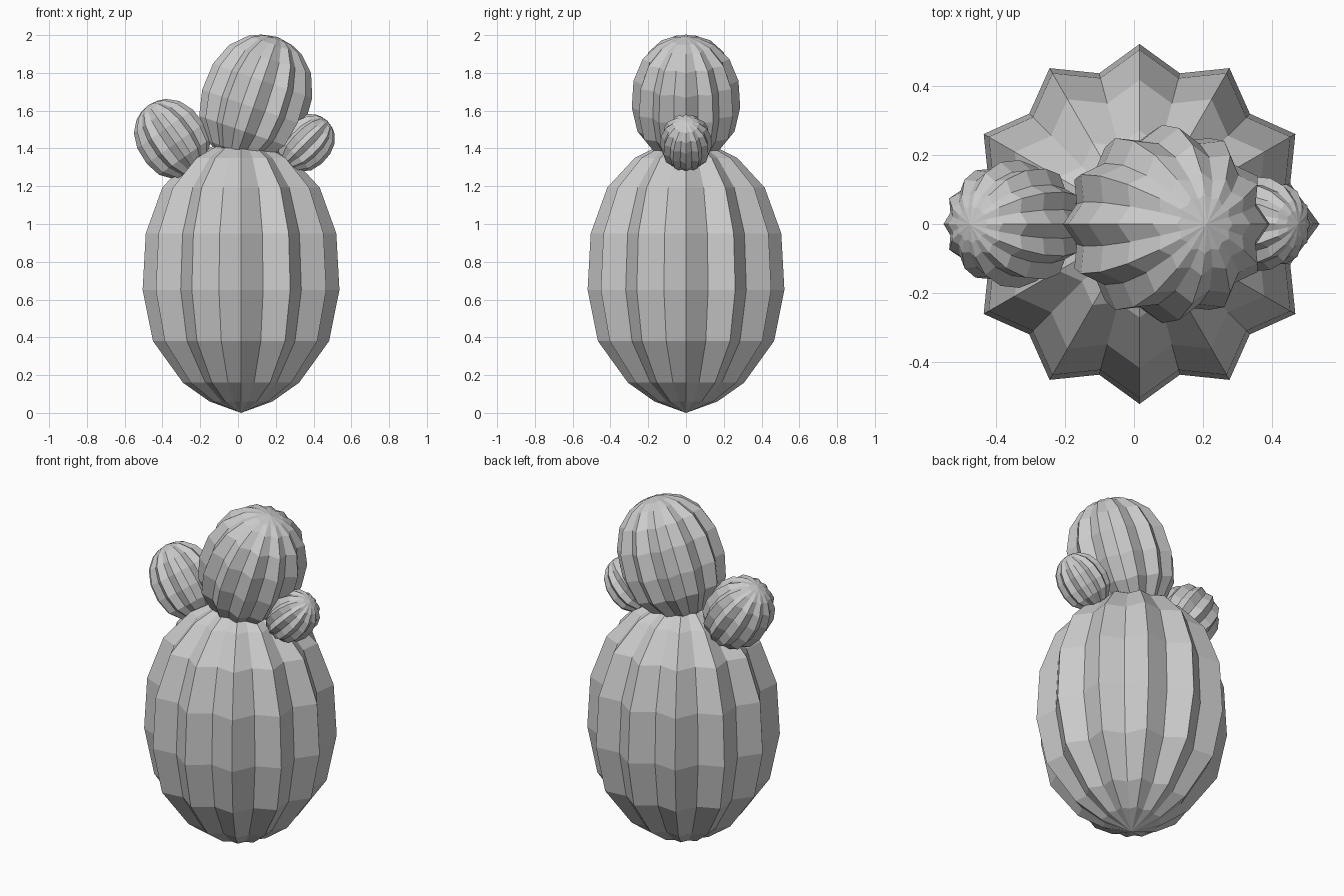
import bpy, bmesh, math
from mathutils import Matrix, Vector

if "Cube" in bpy.data.objects:
    bpy.data.objects.remove(bpy.data.objects["Cube"], do_unlink=True)

grey = bpy.data.materials.new("soft grey")
grey.use_nodes = True
colour = (0.6, 0.6, 0.6, 1)
grey.diffuse_color = colour
grey.node_tree.nodes["Principled BSDF"].inputs["Base Color"].default_value = colour

RIBS = 12
VALLEY = 0.867  # valley radius as a share of the ridge radius

# Height and ridge radius as shares of length and greatest radius
PROFILE = [(0.042, 0.32), (0.111, 0.59), (0.264, 0.895), (0.452, 1.0),
           (0.66, 0.968), (0.828, 0.8), (0.938, 0.52), (0.978, 0.3)]


def ribbed_bulb(name, base, length, radius, tilt):
    """Star-section bulb growing from base, leaning towards +x by tilt degrees."""
    bm = bmesh.new()
    count = RIBS * 2
    rings = []
    for height, share in PROFILE:
        ring = []
        for i in range(count):
            a = math.tau * i / count
            r = radius * share * (VALLEY if i % 2 else 1)
            ring.append(bm.verts.new((r * math.cos(a), r * math.sin(a), height * length)))
        rings.append(ring)
    bottom = bm.verts.new((0, 0, 0))
    top = bm.verts.new((0, 0, length))
    for i in range(count):
        j = (i + 1) % count
        bm.faces.new((bottom, rings[0][j], rings[0][i]))
        bm.faces.new((top, rings[-1][i], rings[-1][j]))
        for low, high in zip(rings, rings[1:]):
            bm.faces.new((low[i], low[j], high[j], high[i]))
    bm.transform(Matrix.Translation(Vector(base))
                 @ Matrix.Rotation(math.radians(tilt), 4, "Y"))
    mesh = bpy.data.meshes.new(name)
    bm.to_mesh(mesh)
    bm.free()
    mesh.materials.append(grey)
    obj = bpy.data.objects.new(name, mesh)
    bpy.context.scene.collection.objects.link(obj)
    return obj


def bulb_from_tip(name, tip, length, radius, tilt):
    """Place a bulb by the position of its upper tip."""
    t = math.radians(tilt)
    base = (tip[0] - length * math.sin(t), 0, tip[1] - length * math.cos(t))
    return ribbed_bulb(name, base, length, radius, tilt)


# Main trunk
ribbed_bulb("cactus_body", (0.016, 0, 0), 1.44, 0.521, 0)
# Buds growing on the trunk
bulb_from_tip("top_bud", (0.21, 1.99), 0.72, 0.287, 19)
bulb_from_tip("right_bud", (-0.475, 1.63), 0.455, 0.185, -35)
bulb_from_tip("left_bud", (0.475, 1.545), 0.335, 0.137, 45)
